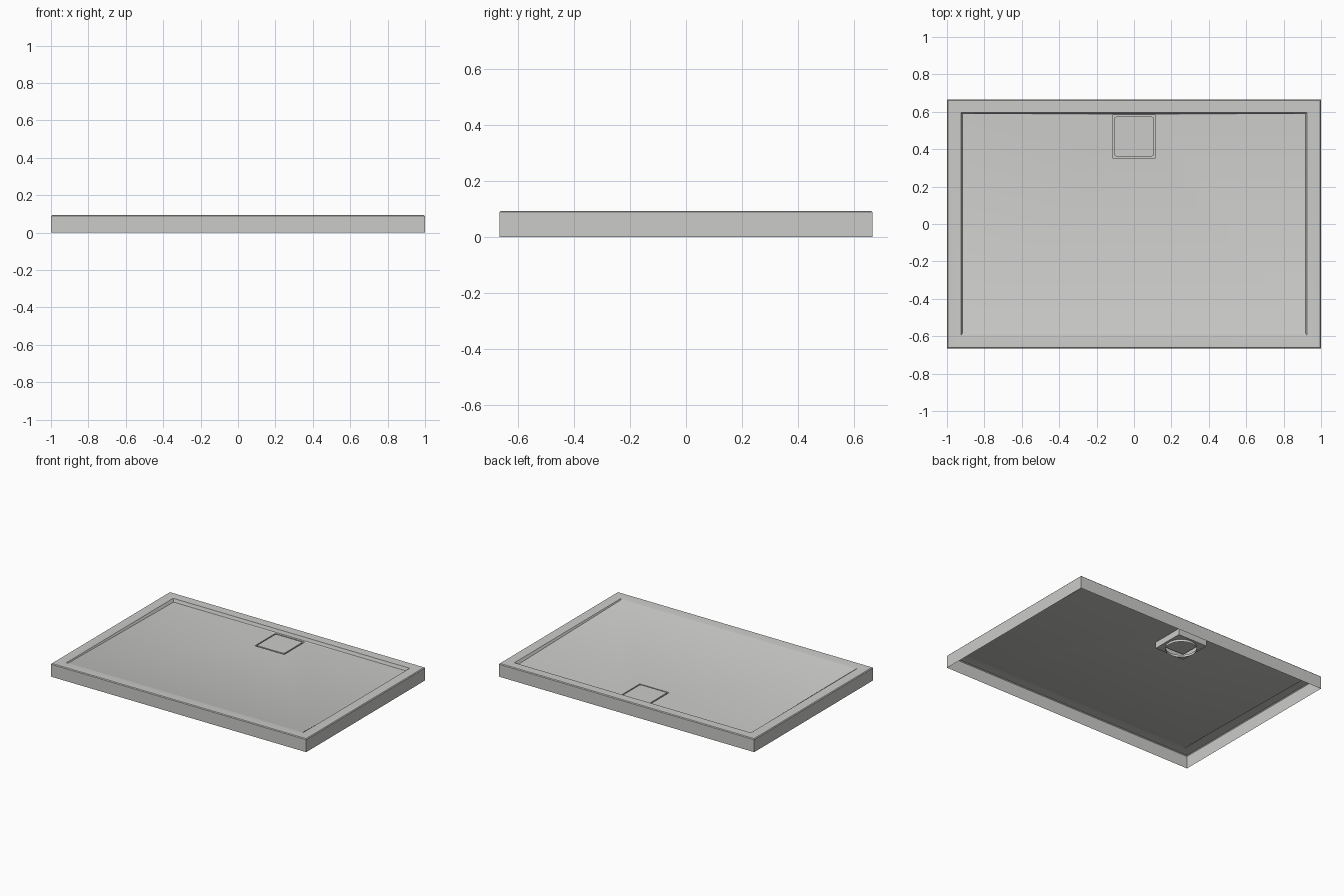
import bpy, bmesh, math

cube = bpy.data.objects.get("Cube")
if cube:
    bpy.data.objects.remove(cube, do_unlink=True)

GREY = (0.6, 0.6, 0.585, 1)
mat = bpy.data.materials.new("light grey acrylic")
mat.use_nodes = True
mat.diffuse_color = GREY
mat.node_tree.nodes["Principled BSDF"].inputs["Base Color"].default_value = GREY

DRAIN_Y = 0.468
WELL = 0.115
WELL_TOP = 0.066


def finish(bm, name):
    me = bpy.data.meshes.new(name)
    bm.to_mesh(me)
    bm.free()
    me.materials.append(mat)
    ob = bpy.data.objects.new(name, me)
    bpy.context.collection.objects.link(ob)
    bpy.ops.object.select_all(action='DESELECT')
    ob.select_set(True)
    bpy.context.view_layer.objects.active = ob
    bpy.ops.object.shade_smooth_by_angle(angle=math.radians(25))
    return ob


def loft(name, rings):
    """Skin consecutive counter-clockwise rings of equal point count."""
    bm = bmesh.new()
    loops = [[bm.verts.new(p) for p in ring] for ring in rings]
    for a, b in zip(loops, loops[1:]):
        n = len(a)
        for i in range(n):
            j = (i + 1) % n
            bm.faces.new((a[i], a[j], b[j], b[i]))
    return finish(bm, name)


def rect(x, front, back, z_front, z_back):
    return [(-x, front, z_front), (x, front, z_front),
            (x, back, z_back), (-x, back, z_back)]


def around(radius, z, square=False, n=32):
    """Ring about the drain: a circle, or the same points pushed to a square."""
    pts = []
    for i in range(n):
        a = 2 * math.pi * i / n
        c, s = math.cos(a), math.sin(a)
        k = radius / max(abs(c), abs(s)) if square else radius
        pts.append((c * k, DRAIN_Y + s * k, z))
    return pts


# Open-bottomed tray: skirt, eased edge, rim, step, floor falling to the drain
loft("shower_tray", [
    rect(1.0, -0.665, 0.665, 0, 0),
    rect(1.0, -0.665, 0.665, 0.088, 0.088),
    rect(0.995, -0.66, 0.66, 0.093, 0.093),
    rect(0.926, -0.597, 0.597, 0.092, 0.092),
    rect(0.918, -0.585, 0.59, 0.088, 0.07),
    rect(WELL, DRAIN_Y - WELL, DRAIN_Y + WELL, WELL_TOP, WELL_TOP),
])

# Square drain well with a round outlet collar
loft("drain_well", [
    around(WELL, WELL_TOP, True),
    around(WELL, 0.022, True),
    around(0.1, 0.022),
    around(0.1, 0.006),
])

# Removable cover with rounded corners
bm = bmesh.new()
bmesh.ops.create_cube(bm, size=1)
for v in bm.verts:
    v.co.x *= 0.212
    v.co.y = v.co.y * 0.212 + DRAIN_Y
    v.co.z = v.co.z * 0.014 + 0.06
uprights = [e for e in bm.edges if abs(e.verts[0].co.z - e.verts[1].co.z) > 0.01]
bmesh.ops.bevel(bm, geom=uprights, offset=0.012, segments=4, profile=0.5,
                affect='EDGES')
finish(bm, "drain_cover")
